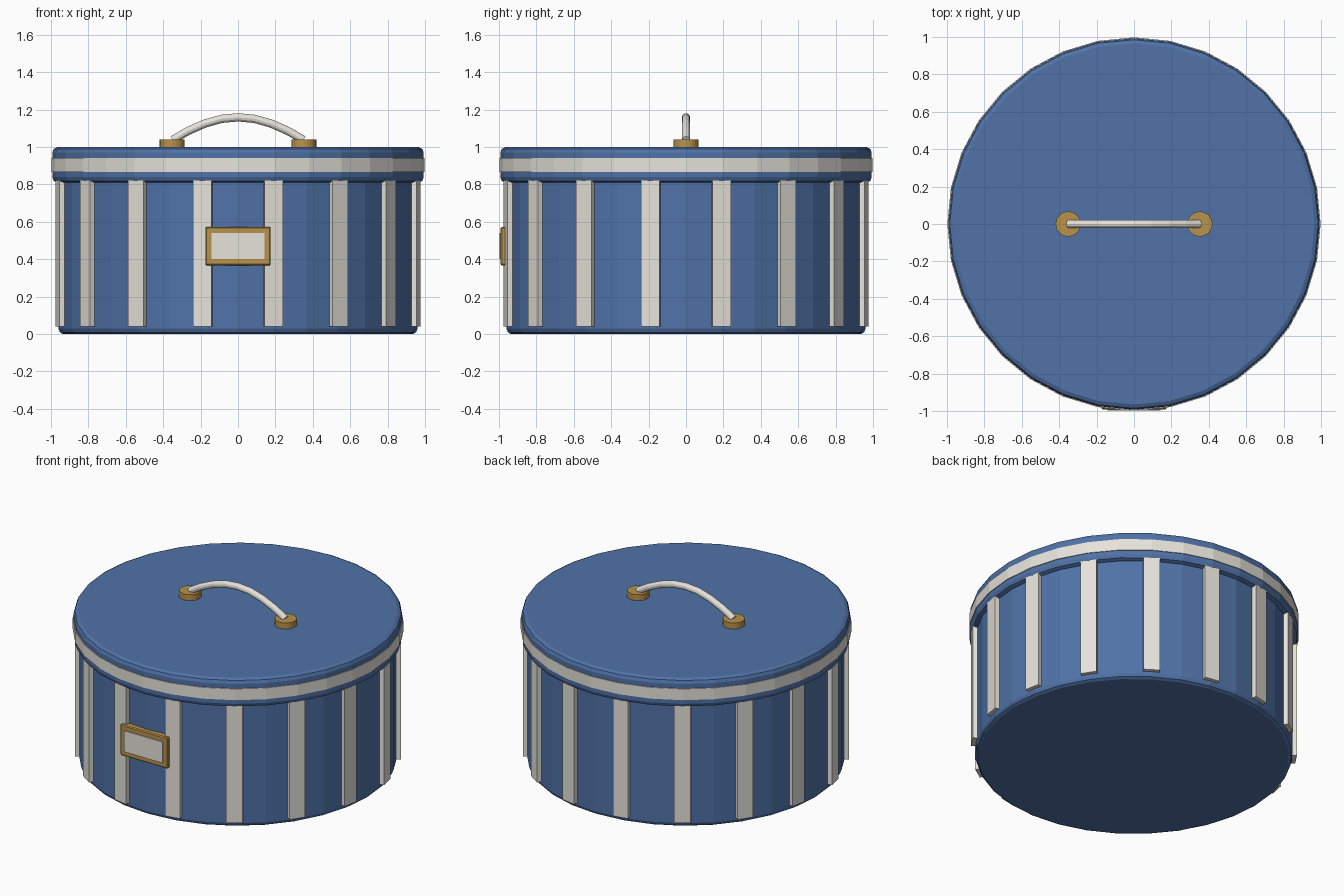
import bpy, bmesh, math
from mathutils import Matrix, Vector

if "Cube" in bpy.data.objects:
    bpy.data.objects.remove(bpy.data.objects["Cube"])


def material(name, rgb):
    m = bpy.data.materials.new(name)
    m.diffuse_color = (*rgb, 1)
    m.use_nodes = True
    m.node_tree.nodes["Principled BSDF"].inputs["Base Color"].default_value = m.diffuse_color
    return m


BLUE = material("blue_card", (0.08, 0.17, 0.39))
CREAM = material("cream", (0.80, 0.77, 0.71))
GOLD = material("brass", (0.48, 0.29, 0.07))


def finish(name, bm, mat):
    bmesh.ops.recalc_face_normals(bm, faces=bm.faces)
    me = bpy.data.meshes.new(name)
    bm.to_mesh(me)
    bm.free()
    me.materials.append(mat)
    ob = bpy.data.objects.new(name, me)
    bpy.context.collection.objects.link(ob)
    return ob


def lathe(name, profile, mat, sides=32, closed=False, centre=(0, 0)):
    """Spin an (r, z) profile; open profiles get end caps."""
    bm = bmesh.new()
    rings = []
    for r, z in profile:
        rings.append([bm.verts.new((centre[0] + r * math.cos(math.tau * i / sides),
                                    centre[1] + r * math.sin(math.tau * i / sides), z))
                      for i in range(sides)])
    pairs = list(zip(rings, rings[1:]))
    if closed:
        pairs.append((rings[-1], rings[0]))
    else:
        bm.faces.new(rings[0])
        bm.faces.new(rings[-1])
    for a, b in pairs:
        for i in range(sides):
            j = (i + 1) % sides
            bm.faces.new((a[i], a[j], b[j], b[i]))
    return finish(name, bm, mat)


def box(name, lo, hi, mat, bevel=0.0, angle=0.0):
    lo, hi = Vector(lo), Vector(hi)
    bm = bmesh.new()
    bmesh.ops.create_cube(bm, size=1)
    bmesh.ops.scale(bm, vec=hi - lo, verts=bm.verts)
    bmesh.ops.translate(bm, vec=(lo + hi) / 2, verts=bm.verts)
    if bevel:
        bmesh.ops.bevel(bm, geom=bm.edges[:], offset=bevel, segments=1,
                        affect='EDGES')
    bmesh.ops.rotate(bm, cent=(0, 0, 0), matrix=Matrix.Rotation(angle, 3, 'Z'),
                     verts=bm.verts)
    return finish(name, bm, mat)


# Round box body and overhanging lid, both with softened rims
lathe("box_body", [(0.935, 0), (0.952, 0.009), (0.96, 0.028), (0.96, 0.85)], BLUE)
lathe("lid", [(0.965, 0.81), (0.985, 0.818), (0.993, 0.838),
              (0.993, 0.97), (0.985, 0.99), (0.965, 1.0)], BLUE)

# Ribbon around the lid
lathe("lid_ribbon", [(0.97, 0.865), (0.998, 0.865), (0.998, 0.94), (0.97, 0.94)],
      CREAM, closed=True)

# Sixteen vertical stripes
for k in range(16):
    box(f"stripe_{k + 1}", (-0.05, -0.984, 0.04), (0.05, -0.94, 0.82), CREAM,
        angle=math.tau * (k + 0.5) / 16)

# Label holder with its card
box("label_frame", (-0.175, -0.991, 0.367), (0.175, -0.945, 0.573), GOLD, bevel=0.006)
box("label_card", (-0.143, -0.998, 0.40), (0.143, -0.96, 0.54), CREAM)

# Brass handle mounts
for side, x in (("left", -0.352), ("right", 0.352)):
    mount = lathe(f"handle_mount_{side}", [(0.067, 0.99), (0.067, 1.04)], GOLD,
                  sides=24, centre=(x, 0))

# Arched carrying handle
half = [(0.35, 1.037), (0.27, 1.084), (0.18, 1.124), (0.09, 1.15)]
path = [(-x, z) for x, z in half] + [(0, 1.158)] + [(x, z) for x, z in reversed(half)]
bm = bmesh.new()
rings = []
for i, (x, z) in enumerate(path):
    a, b = path[max(i - 1, 0)], path[min(i + 1, len(path) - 1)]
    t = Vector((b[0] - a[0], 0, b[1] - a[1])).normalized()
    up = Vector((-t.z, 0, t.x))
    rings.append([bm.verts.new(Vector((x, 0, z)) + 0.022 *
                  (up * math.cos(math.tau * k / 12) + Vector((0, math.sin(math.tau * k / 12), 0))))
                  for k in range(12)])
for a, b in zip(rings, rings[1:]):
    for k in range(12):
        j = (k + 1) % 12
        bm.faces.new((a[k], a[j], b[j], b[k]))
bm.faces.new(rings[0])
bm.faces.new(rings[-1])
finish("handle", bm, CREAM)
